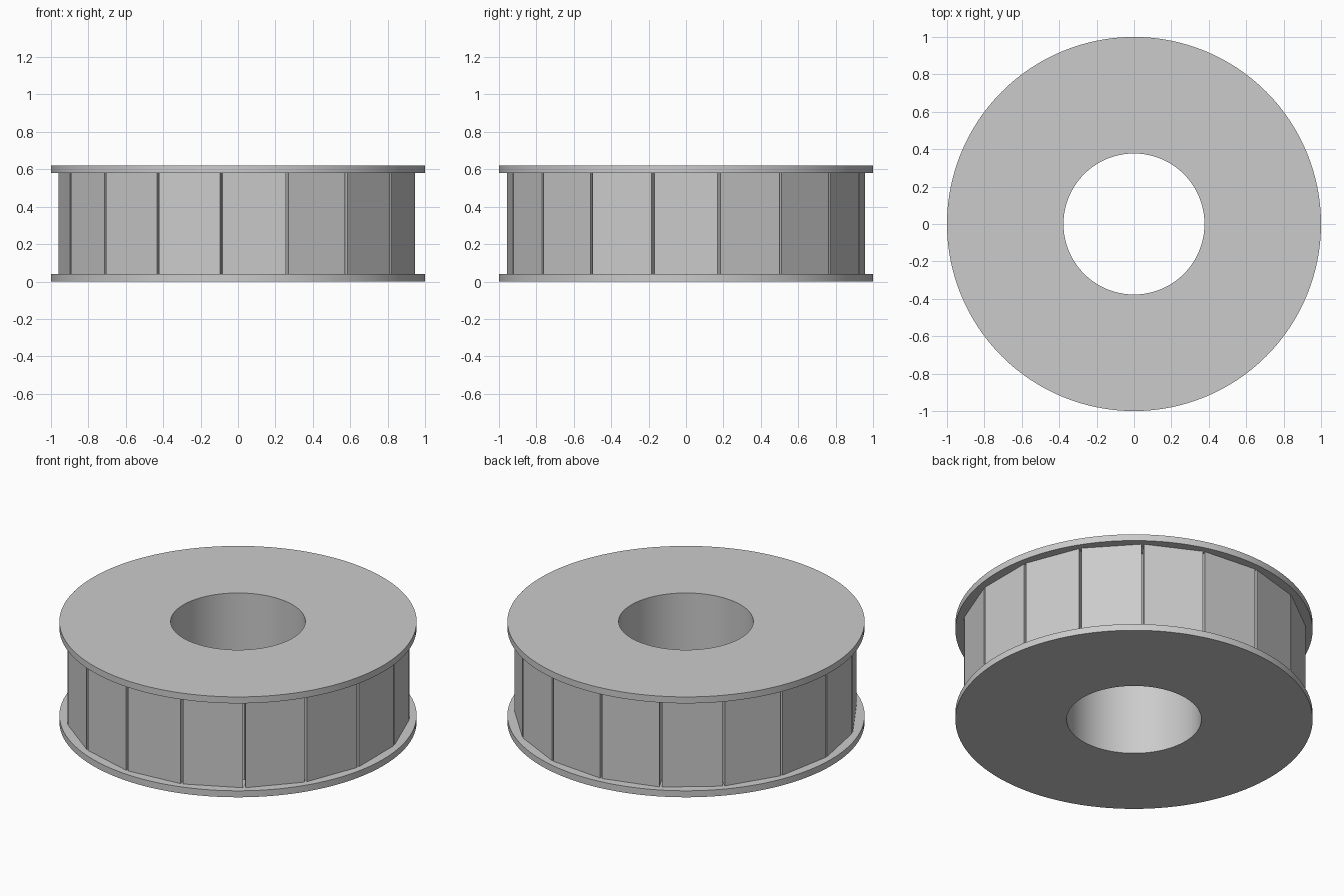
import bpy, bmesh, math
from mathutils import Matrix

cube = bpy.data.objects.get("Cube")
if cube:
    bpy.data.objects.remove(cube, do_unlink=True)

HEIGHT, FLANGE = 0.62, 0.04
BORE, CORE, RIM = 0.377, 0.85, 1.0
COUNT, APOTHEM, GAP = 17, 0.945, 0.014
SIDES = 128

grey = bpy.data.materials.new("light_grey")
grey.use_nodes = True
colour = (0.6, 0.6, 0.6, 1)
grey.diffuse_color = colour
grey.node_tree.nodes["Principled BSDF"].inputs["Base Color"].default_value = colour


def finish(bm, name):
    """Turn a bmesh into a named, coloured object."""
    bmesh.ops.recalc_face_normals(bm, faces=bm.faces)
    mesh = bpy.data.meshes.new(name)
    bm.to_mesh(mesh)
    bm.free()
    mesh.materials.append(grey)
    obj = bpy.data.objects.new(name, mesh)
    bpy.context.collection.objects.link(obj)
    return obj


# Spool: bored core with a thin flange at each end, turned from one profile
low, high = FLANGE, HEIGHT - FLANGE
profile = [(BORE, 0), (RIM, 0), (RIM, low), (CORE, low),
           (CORE, high), (RIM, high), (RIM, HEIGHT), (BORE, HEIGHT)]
bm = bmesh.new()
verts = [bm.verts.new((r, 0, z)) for r, z in profile]
edges = [bm.edges.new((v, verts[i - 1])) for i, v in enumerate(verts)]
bmesh.ops.spin(bm, geom=verts + edges, cent=(0, 0, 0), axis=(0, 0, 1),
               angle=math.tau, steps=SIDES, use_merge=True)
bmesh.ops.remove_doubles(bm, verts=bm.verts, dist=0.0001)
spool = finish(bm, "spool")
bpy.ops.object.select_all(action='DESELECT')
spool.select_set(True)
bpy.context.view_layer.objects.active = spool
bpy.ops.object.shade_smooth_by_angle(angle=math.radians(30))

# Ring of flat-faced wedge blocks set around the core with narrow slots
inner = CORE - 0.04
slope = math.tan(math.pi / COUNT)
slot = GAP / 2 / math.cos(math.pi / COUNT)
for i in range(COUNT):
    bm = bmesh.new()
    a, b = inner * slope - slot, APOTHEM * slope - slot
    base = bm.faces.new([bm.verts.new((x, y, low)) for x, y in
                         ((inner, -a), (APOTHEM, -b), (APOTHEM, b), (inner, a))])
    top = bmesh.ops.extrude_face_region(bm, geom=[base])["geom"]
    bmesh.ops.translate(bm, vec=(0, 0, high - low),
                        verts=[v for v in top if isinstance(v, bmesh.types.BMVert)])
    bm.transform(Matrix.Rotation(math.tau * i / COUNT, 4, 'Z'))
    finish(bm, f"block_{i + 1}")
